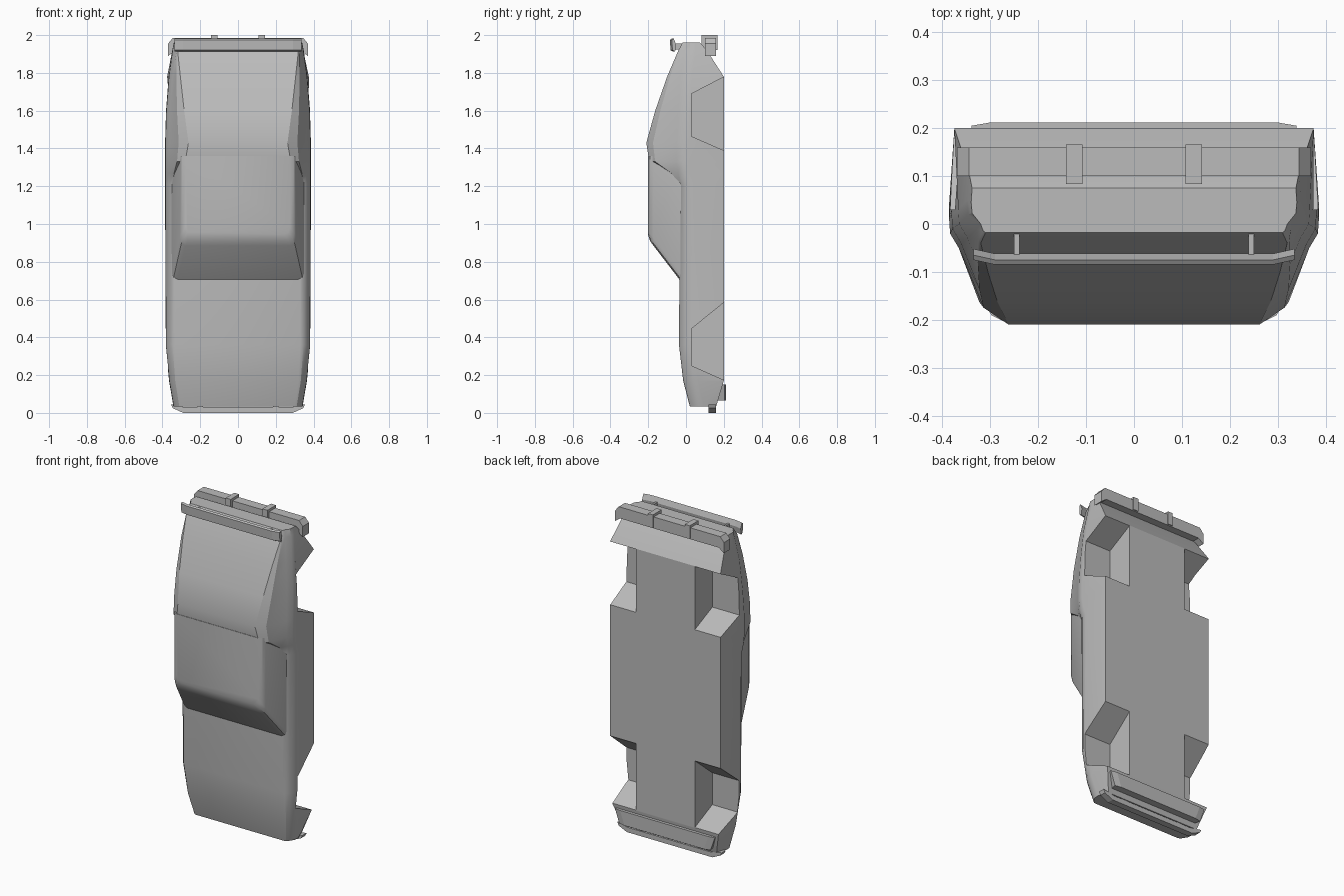
import bpy, bmesh, math

if "Cube" in bpy.data.objects:
    bpy.data.objects.remove(bpy.data.objects["Cube"])

grey = bpy.data.materials.new("body_grey")
grey.diffuse_color = (0.5, 0.5, 0.5, 1)
grey.use_nodes = True
grey.node_tree.nodes["Principled BSDF"].inputs["Base Color"].default_value = grey.diffuse_color


def shade(ob):
    bpy.ops.object.select_all(action='DESELECT')
    bpy.context.view_layer.objects.active = ob
    ob.select_set(True)
    bpy.ops.object.shade_smooth_by_angle(angle=math.radians(28))


def loft(name, rings, smooth=False):
    """Skin closed rings of equal length and cap both ends."""
    bm = bmesh.new()
    vs = [[bm.verts.new(p) for p in r] for r in rings]
    n = len(vs[0])
    for a, b in zip(vs, vs[1:]):
        for i in range(n):
            j = (i + 1) % n
            bm.faces.new((a[i], a[j], b[j], b[i]))
    bm.faces.new(vs[0])
    bm.faces.new(vs[-1])
    bmesh.ops.recalc_face_normals(bm, faces=bm.faces)
    me = bpy.data.meshes.new(name)
    bm.to_mesh(me)
    bm.free()
    ob = bpy.data.objects.new(name, me)
    bpy.context.collection.objects.link(ob)
    me.materials.append(grey)
    if smooth:
        shade(ob)
    return ob


def mirrored(half):
    """Complete a half outline of (x, other) pairs across x = 0."""
    return half + [(-x, v) for x, v in reversed(half)]


def box(name, cx, w, y, z):
    return loft(name, [[(cx - w, y[0], k), (cx + w, y[0], k), (cx + w, y[1], k), (cx - w, y[1], k)]
                       for k in z])


# Main shell, standing on its nose with the roof facing -y. Per station:
# z, top half width, top y, side half width, shoulder y, sill half width, sill y
stations = [
    (.035, .30, .02, .342, .035, .32, .16),
    (.17, .32, -.015, .365, .005, .36, .20),
    (.36, .33, -.037, .383, -.016, .375, .20),
    (1.21, .33, -.032, .386, -.018, .375, .20),
    (1.27, .31, -.09, .386, -.04, .375, .20),
    (1.33, .28, -.195, .386, -.05, .375, .20),
    (1.43, .262, -.21, .386, -.05, .375, .20),
    (1.60, .285, -.163, .381, -.04, .375, .20),
    (1.78, .305, -.10, .367, -.03, .375, .20),
    (1.92, .32, -.04, .348, -.01, .345, .11),
    (1.96, .31, -.018, .34, .0, .338, .075),
]
rings = []
for z, xt, yt, xs, ys, xb, yb in stations:
    half = [(xt, yt),
            (xt + .5 * (xs - .02 - xt), yt + .22 * (ys - yt)),
            (xs - .02, ys),
            (xs - .002, ys + .3 * min(.1, yb - ys)),
            (xs, ys + .6 * min(.1, yb - ys)),
            (xb, yb)]
    rings.append([(x, y, z) for x, y in mirrored(half)])
body = loft("body_shell", rings)

# Wheel wells: trapezoid cutters flaring towards the sill (+y)
for side in (1, -1):
    for z0, z1, flare0, flare1 in ((.25, .446, .12, .219), (1.464, 1.69, .118, .14)):
        prof = [(.03, z0), (.03, z1), (.30, z1 + flare1), (.30, z0 - flare0)]
        cut = loft("wheel_well_cutter", [[(side * x, y, z) for y, z in prof] for x in (.2, .5)])
        bpy.context.view_layer.objects.active = body
        m = body.modifiers.new("well", 'BOOLEAN')
        m.operation, m.solver, m.object = 'DIFFERENCE', 'EXACT', cut
        bpy.ops.object.modifier_apply(modifier=m.name)
        bpy.data.objects.remove(cut)
shade(body)

# Cabin: levels (y, half width, windscreen z) from belt line to roof
cabin = []
for y, w, zf in ((-.01, .355, .68), (-.03, .35, .70), (-.172, .308, .885),
                 (-.19, .298, .91), (-.202, .275, .945)):
    half = [(w, 1.36), (w, zf + .04), (w - .008, zf + .012), (w - .03, zf)]
    cabin.append([(x, y, z) for x, z in mirrored(half)])
loft("cabin", cabin, True)

# Front bumper blade and chin lip under the nose
blade = mirrored([(.28, .03), (.355, .045), (.345, .025), (.29, 0)])
loft("front_bumper", [[(x, y, z) for x, z in blade] for y in (.12, .16)])
loft("chin_lip", [[(x, y, z) for x, z in mirrored([(w, .065), (w + .03, .15)])]
                  for y, w in ((.165, .30), (.205, .31), (.212, .27))])

# Rear bumper with wrapped ends
bar = mirrored([(.335, 1.915), (.37, 1.89), (.37, 1.955), (.345, 1.985)])
loft("rear_bumper", [[(x, y, z) for x, z in bar] for y in (.10, .16)])

# Tail spoiler: thin wing with ends tipped inward
wing = [(-.085, 1.975), (-.075, 1.982), (-.062, 1.95), (-.068, 1.912), (-.082, 1.92)]
loft("tail_spoiler", [[(x, y + d, z) for y, z in wing]
                      for x, d in ((-.335, .01), (-.29, 0), (.29, 0), (.335, .01))])

# Small paired parts
for s in (-1, 1):
    box("rear_overrider", s * .125, .017, (.083, .166), (1.92, 2.0))
    box("spoiler_strut", s * .245, .006, (-.07, -.01), (1.925, 1.955))
    box("front_bumper_mount", s * .2, .015, (.125, .155), (.02, .08))
